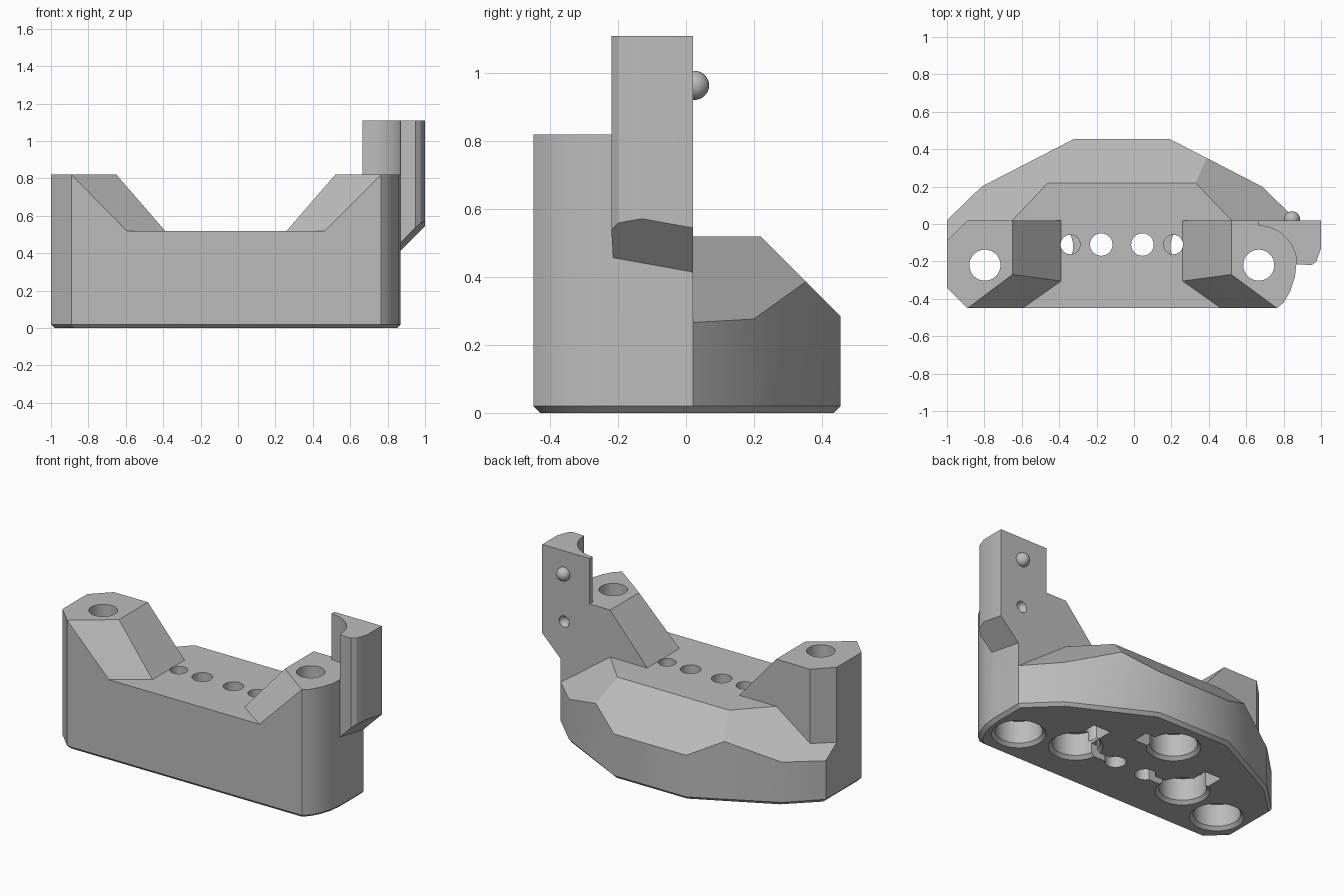
import bpy, bmesh, math
from mathutils import Vector, Matrix

cube = bpy.data.objects.get("Cube")
if cube:
    bpy.data.objects.remove(cube, do_unlink=True)

grey = bpy.data.materials.new("plain grey")
grey.use_nodes = True
grey.diffuse_color = (0.5, 0.5, 0.5, 1)
grey.node_tree.nodes["Principled BSDF"].inputs["Base Color"].default_value = (0.5, 0.5, 0.5, 1)

MID = -0.065  # centre of the base in x


def finish(name, bm):
    bmesh.ops.recalc_face_normals(bm, faces=bm.faces)
    mesh = bpy.data.meshes.new(name)
    bm.to_mesh(mesh)
    bm.free()
    mesh.materials.append(grey)
    ob = bpy.data.objects.new(name, mesh)
    bpy.context.collection.objects.link(ob)
    return ob


def prism(outline, z0, z1, bevel=0.0):
    """Extrude an outline, optionally narrowing it at the foot."""
    bm = bmesh.new()
    rings = [[bm.verts.new((x, y, z1)) for x, y in outline],
             [bm.verts.new((x, y, z0 + bevel)) for x, y in outline]]
    if bevel:
        sx, sy = 1 - bevel / 0.935, 1 - bevel / 0.455
        rings.append([bm.verts.new((MID + (x - MID) * sx, y * sy, z0)) for x, y in outline])
    n = len(outline)
    for a, b in zip(rings, rings[1:]):
        for i in range(n):
            bm.faces.new((a[i], a[(i + 1) % n], b[(i + 1) % n], b[i]))
    bm.faces.new(rings[0])
    bm.faces.new(rings[-1])
    return bm


def slice_off(bm, point, normal):
    """Remove everything beyond a plane and cap the cut."""
    res = bmesh.ops.bisect_plane(bm, geom=bm.verts[:] + bm.edges[:] + bm.faces[:],
                                 plane_co=point, plane_no=normal, clear_outer=True)
    edges = [g for g in res["geom_cut"] if isinstance(g, bmesh.types.BMEdge)]
    bmesh.ops.edgenet_fill(bm, edges=edges)


def hull(points):
    bm = bmesh.new()
    for p in points:
        bm.verts.new(p)
    bmesh.ops.convex_hull(bm, input=bm.verts[:])
    bmesh.ops.dissolve_limit(bm, angle_limit=0.01, verts=bm.verts[:], edges=bm.edges[:])
    return bm


def cylinder(x, y, z0, z1, r0, r1=None):
    bm = bmesh.new()
    bmesh.ops.create_cone(bm, cap_ends=True, segments=40, radius1=r0, radius2=r1 or r0,
                          depth=z1 - z0, matrix=Matrix.Translation((x, y, (z0 + z1) / 2)))
    return bm


def box(x0, x1, y0, y1, z0, z1):
    return prism([(x0, y0), (x1, y0), (x1, y1), (x0, y1)], z0, z1)


def ball(centre, r):
    bm = bmesh.new()
    bmesh.ops.create_uvsphere(bm, u_segments=24, v_segments=16, radius=r,
                              matrix=Matrix.Translation(centre))
    return bm


def combine(target, bm, operation):
    tool = finish("tool", bm)
    mod = target.modifiers.new("join", "BOOLEAN")
    mod.operation, mod.solver, mod.object = operation, "EXACT", tool
    dg = bpy.context.evaluated_depsgraph_get()
    mesh = bpy.data.meshes.new_from_object(target.evaluated_get(dg))
    target.modifiers.clear()
    target.data = mesh
    bpy.data.objects.remove(tool, do_unlink=True)


# Base with sloped rear shoulders
round_corner = [(0.765, -0.45), (0.80, -0.42), (0.835, -0.36), (0.86, -0.285), (0.87, -0.2)]
front_edge = [(-1, -0.34), (-0.89, -0.45)] + round_corner
rear_edge = [(0.87, 0.02), (0.685, 0.2), (0.19, 0.455), (-0.32, 0.455), (-0.815, 0.2), (-1, 0.02)]
base = prism(front_edge + rear_edge, 0, 0.52, 0.02)
slice_off(base, (0, 0.22, 0.52), (0, 1, 1))
for side in (1, -1):
    slice_off(base, (MID + side * 0.585, 0.02, 0.52), (side * 0.725, 0.688, 1))
body = finish("body", base)

# Front block
combine(body, prism(front_edge + [(0.87, 0.02), (-0.89, 0.02), (-1, -0.09)], 0.02, 0.52), "UNION")

# Two end towers with sloping inner faces
outer_left = [(-0.89, 0.02), (-1, -0.09), (-1, -0.34), (-0.89, -0.45)]
outer_right = [(0.87, 0.02)] + round_corner
for side, outer in ((-1, outer_left), (1, outer_right)):
    top = outer + [(MID + side * 0.585, y) for y in (-0.27, 0.02)]
    foot = outer + [(MID + side * d, y) for d, y in ((0.53, -0.45), (0.325, -0.305), (0.325, 0.02))]
    combine(body, hull([(x, y, 0.82) for x, y in top] + [(x, y, 0.52) for x, y in foot]), "UNION")

# Upright connector plate, scooped around the right bolt hole
arc = [(0.665 + 0.205 * math.sin(a), -0.215 + 0.205 * math.cos(a))
       for a in (math.radians(90 * i / 14) for i in range(15))]
plate = prism(arc + [(0.95, -0.22), (0.975, -0.2), (1, -0.13), (1, 0.02), (0.665, 0.02)], 0.1, 1.11)
slice_off(plate, (0.87, 0.02, 0.415), (1, -0.18, -1))
combine(body, plate, "UNION")

# Bolt holes and magnet pockets underneath
pockets = [(MID + s * d, y) for d, y in ((0.732, -0.22), (0.395, -0.12)) for s in (1, -1)]
pockets.append((-0.1, 0.23))
for x, y in pockets:
    combine(body, cylinder(x, y, -0.02, 0.02, 0.175, 0.135), "DIFFERENCE")
    combine(body, cylinder(x, y, -0.02, 0.16, 0.135), "DIFFERENCE")
for x, y in pockets[:2]:
    combine(body, cylinder(x, y, 0.1, 0.9, 0.083), "DIFFERENCE")

# Row of wire holes with slots and notches
for side in (1, -1):
    combine(body, cylinder(MID + side * 0.11, -0.11, -0.1, 0.7, 0.06), "DIFFERENCE")
    combine(body, cylinder(MID + side * 0.275, -0.11, 0.1, 0.525, 0.052), "DIFFERENCE")
    xs = sorted((MID + side * 0.11, MID + side * 0.4))
    combine(body, box(*xs, -0.14, -0.09, -0.05, 0.08), "DIFFERENCE")
    xs = sorted((MID + side * 0.35, MID + side * 0.47))
    combine(body, box(*xs, -0.1, 0.13, -0.05, 0.1), "DIFFERENCE")
combine(body, box(-0.16, 0.12, 0.15, 0.25, -0.05, 0.1), "DIFFERENCE")

# Socket and peg on the plate's rear
combine(body, ball((0.845, 0.025, 0.66), 0.036), "DIFFERENCE")
peg = finish("locating_peg", ball((0.845, 0.025, 0.965), 0.043))

# Tidy faces and shade
bm = bmesh.new()
bm.from_mesh(body.data)
bmesh.ops.remove_doubles(bm, verts=bm.verts[:], dist=0.0005)
bmesh.ops.dissolve_limit(bm, angle_limit=0.01, verts=bm.verts[:], edges=bm.edges[:])
bm.to_mesh(body.data)
bm.free()
for ob in (body, peg):
    bpy.ops.object.select_all(action="DESELECT")
    ob.select_set(True)
    bpy.context.view_layer.objects.active = ob
    bpy.ops.object.shade_smooth_by_angle(angle=math.radians(30))
